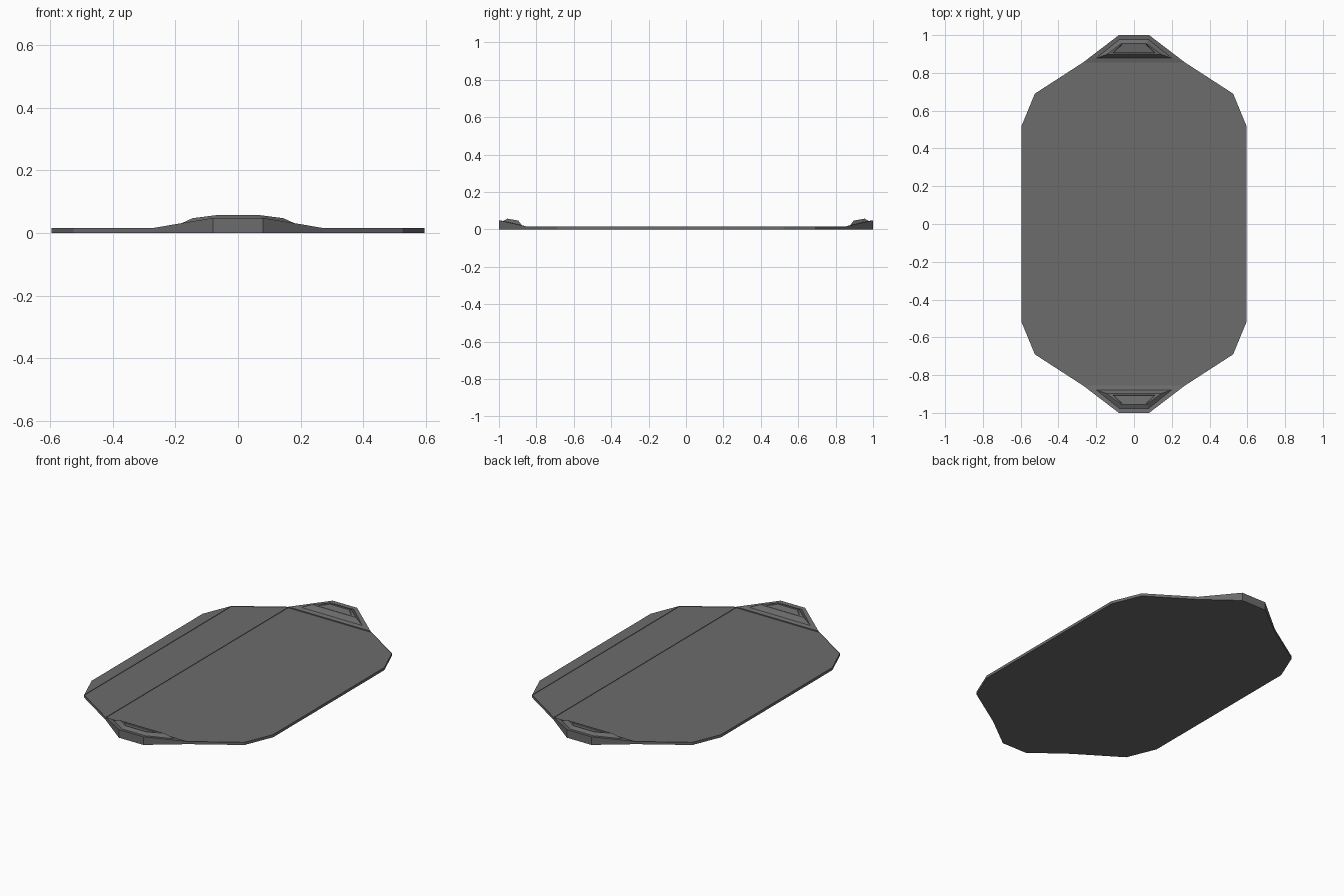
import bpy, bmesh

if "Cube" in bpy.data.objects:
    bpy.data.objects.remove(bpy.data.objects["Cube"])

T = 0.016     # rim thickness
STEP = 0.003  # each strip sits this much lower than its outer neighbour

mat = bpy.data.materials.new("dark_grey")
mat.diffuse_color = (0.15, 0.15, 0.15, 1)
mat.use_nodes = True
mat.node_tree.nodes["Principled BSDF"].inputs["Base Color"].default_value = mat.diffuse_color


def make_object(name, faces):
    """Weld a list of polygons (given by coordinates) into one flat-shaded object."""
    bm = bmesh.new()
    for pts in faces:
        bm.faces.new([bm.verts.new(p) for p in pts])
    bmesh.ops.remove_doubles(bm, verts=bm.verts[:], dist=1e-5)
    bmesh.ops.recalc_face_normals(bm, faces=bm.faces[:])
    me = bpy.data.meshes.new(name)
    bm.to_mesh(me)
    bm.free()
    me.materials.append(mat)
    ob = bpy.data.objects.new(name, me)
    bpy.context.collection.objects.link(ob)
    return ob


def trapezoid(xa, ya, za, xb, yb, zb):
    """Open path: wide inner corners (a), narrow outer corners (b)."""
    return [(-xa, ya, za), (-xb, yb, zb), (xb, yb, zb), (xa, ya, za)]


# raised end: nested trapezoids from the outer rim to a sunken panel
rings = [trapezoid(0.27, 0.855, 0, 0.08, 1.0, 0),
         trapezoid(0.27, 0.855, T, 0.08, 1.0, 0.048),
         trapezoid(0.20, 0.878, 0.022, 0.075, 0.978, 0.045),
         trapezoid(0.145, 0.897, 0.047, 0.068, 0.955, 0.057),
         trapezoid(0.112, 0.905, 0.048, 0.066, 0.951, 0.056),
         trapezoid(0.108, 0.908, 0.044, 0.064, 0.949, 0.051)]
end_faces = [rings[0], rings[-1]]
for k, (a, b) in enumerate(zip(rings, rings[1:])):
    for i in range(4):
        j = (i + 1) % 4
        if k == 0 and i == 3:
            # step down from the raised end to the centre strip
            end_faces.append([(x, y, T - STEP * s) for (x, y), s in
                              zip([(-0.27, 0.855), (0.27, 0.855)] * 2, (0, 0, 2, 2))][:2]
                             + [(0.27, 0.855, T - 2 * STEP), (-0.27, 0.855, T - 2 * STEP)])
        else:
            end_faces.append([a[i], a[j], b[j], b[i]])

# plate: lengthwise strips on top and bottom, stepping down towards the centre
profile = [(-0.595, 0.52), (-0.525, 0.69), (-0.27, 0.855),
           (0.27, 0.855), (0.525, 0.69), (0.595, 0.52)]
levels = [T, T - STEP, T - 2 * STEP, T - STEP, T]
plate_faces = []
for k, ((x0, y0), (x1, y1)) in enumerate(zip(profile, profile[1:])):
    for z in (0, levels[k]):
        plate_faces.append([(x0, -y0, z), (x1, -y1, z), (x1, y1, z), (x0, y0, z)])
    if k != 2:
        for s in (1, -1):
            # outer wall at full height, and its inner side down to the strip
            plate_faces.append([(x0, s * y0, 0), (x1, s * y1, 0),
                                (x1, s * y1, T), (x0, s * y0, T)])
for x, y in (profile[0], profile[-1]):
    plate_faces.append([(x, -y, 0), (x, y, 0), (x, y, T), (x, -y, T)])
for k in range(1, 5):
    x, y = profile[k]
    a, b = levels[k - 1], levels[k]
    plate_faces.append([(x, -y, a), (x, y, a), (x, y, b), (x, -y, b)])

# both raised ends are welded to the plate
mirrored = [[(x, -y, z) for x, y, z in f] for f in end_faces]
make_object("plate_with_raised_ends", plate_faces + end_faces + mirrored)
